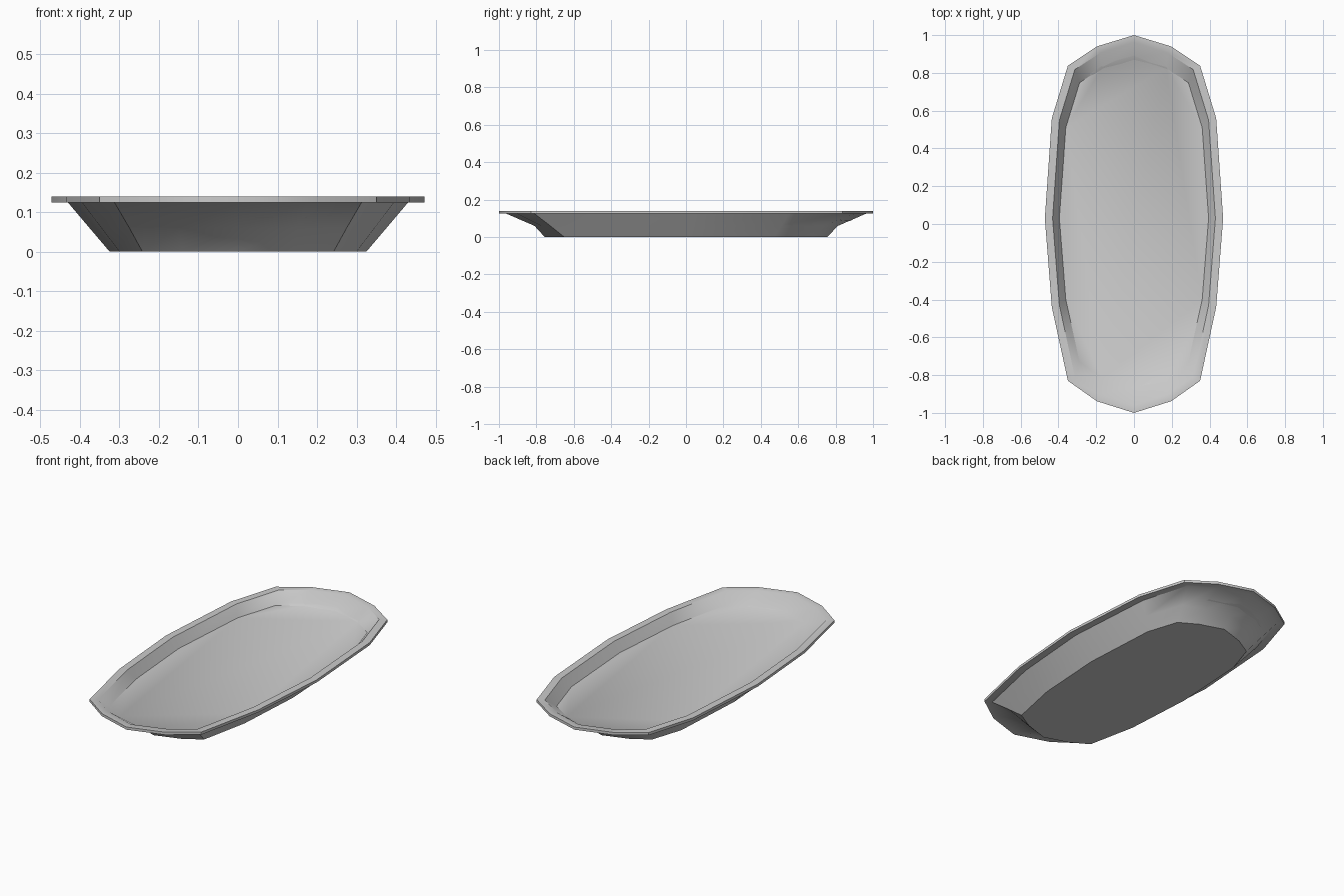
import bpy, bmesh, math

if "Cube" in bpy.data.objects:
    bpy.data.objects.remove(bpy.data.objects["Cube"])


def full_ring(half, z):
    """Mirror a right-hand outline (back tip to front tip) into a closed ring."""
    left = [(-x, y) for x, y in half[-2:0:-1]]
    return [(x, y, z) for x, y in half + left]


# Half outlines, back tip -> right side -> front tip
rim = [(0, 1), (.197, .94), (.35, .838), (.435, .56), (.472, .03),
       (.435, -.44), (.35, -.83), (.197, -.938), (0, -1)]
lip = [(0, .962), (.18, .905), (.313, .818), (.395, .55), (.431, .03),
       (.395, -.43), (.313, -.81), (.18, -.9), (0, -.96)]
floor = [(0, .877), (.17, .825), (.288, .748), (.361, .51), (.395, .03),
         (.361, -.4), (.288, -.73), (.17, -.815), (0, -.867)]
waist = [(0, .812), (.15, .775), (.275, .73), (.346, .51), (.376, .03),
         (.346, -.4), (.275, -.725), (.15, -.77), (0, -.81)]
base = [(0, .755), (.14, .71), (.242, .65), (.3, .47), (.325, .03),
        (.3, -.37), (.242, -.65), (.14, -.71), (0, -.755)]

# Tray skin, from inner floor over the rim down to the base
layers = [(floor, .085), (lip, .14), (rim, .14), (rim, .125),
          (lip, .125), (waist, .06), (base, 0)]
bm = bmesh.new()
rings = [[bm.verts.new(p) for p in full_ring(h, z)] for h, z in layers]
n = len(rings[0])
for a, b in zip(rings, rings[1:]):
    for i in range(n):
        j = (i + 1) % n
        bm.faces.new((a[i], a[j], b[j], b[i]))
bm.faces.new(rings[0])
bm.faces.new(rings[-1][::-1])
bmesh.ops.recalc_face_normals(bm, faces=bm.faces)

mesh = bpy.data.meshes.new("serving_tray")
bm.to_mesh(mesh)
bm.free()
tray = bpy.data.objects.new("serving_tray", mesh)
bpy.context.collection.objects.link(tray)
bpy.context.view_layer.objects.active = tray
tray.select_set(True)
bpy.ops.object.shade_smooth_by_angle(angle=math.radians(36))
